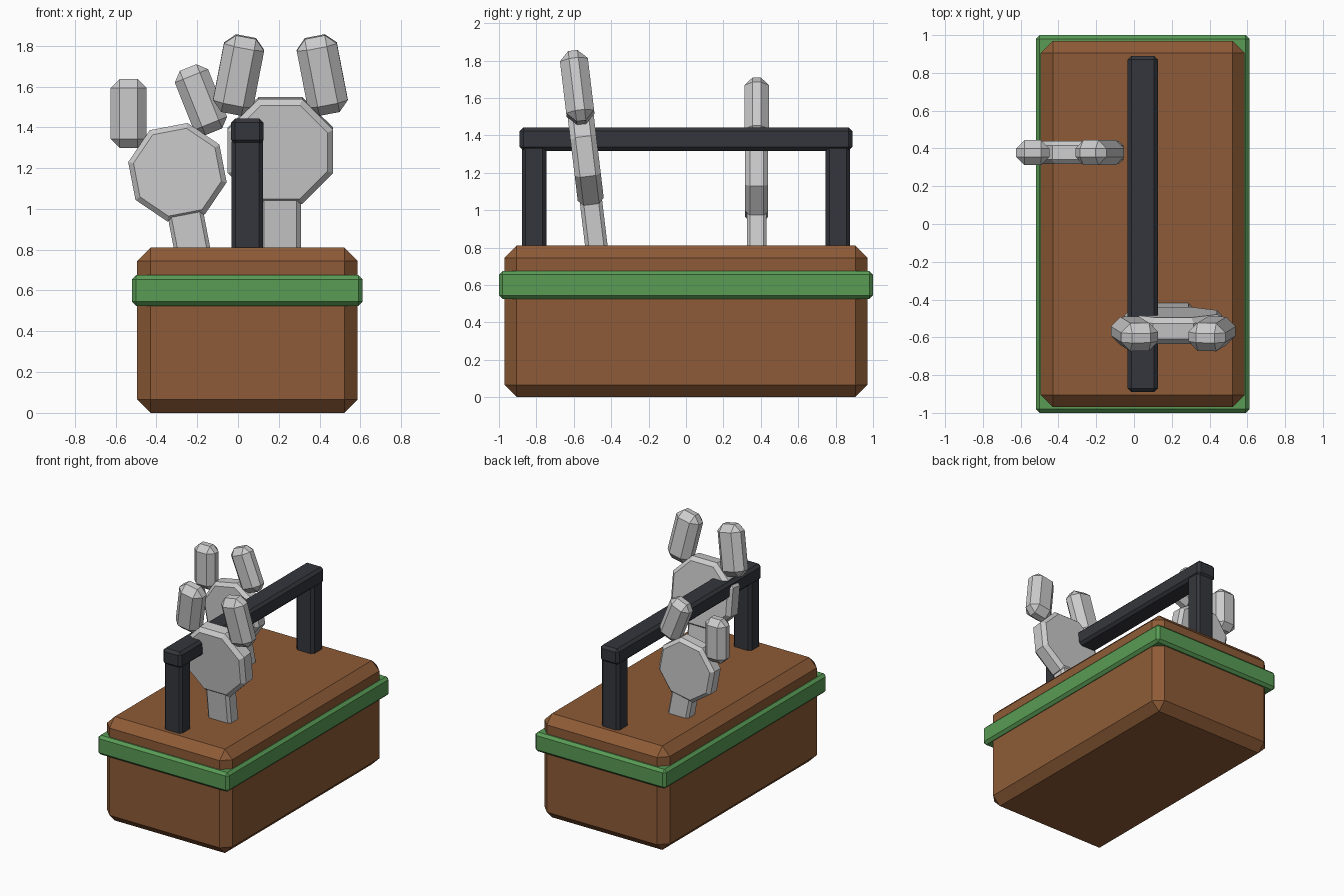
import bpy, bmesh
from math import pi
from mathutils import Matrix, Vector

if "Cube" in bpy.data.objects:
    bpy.data.objects.remove(bpy.data.objects["Cube"])


def material(name, rgb):
    m = bpy.data.materials.new(name)
    m.diffuse_color = (*rgb, 1)
    m.use_nodes = True
    m.node_tree.nodes["Principled BSDF"].inputs["Base Color"].default_value = m.diffuse_color
    return m


BROWN = material("brown", (0.27, 0.105, 0.038))
GREEN = material("green", (0.10, 0.33, 0.09))
DARK = material("dark", (0.035, 0.037, 0.045))


def finish(name, bm, matrix, mat):
    bmesh.ops.recalc_face_normals(bm, faces=bm.faces)
    mesh = bpy.data.meshes.new(name)
    bm.transform(matrix)
    bm.to_mesh(mesh)
    bm.free()
    ob = bpy.data.objects.new(name, mesh)
    bpy.context.collection.objects.link(ob)
    if mat:
        mesh.materials.append(mat)
    return ob


def chamfer_box(name, center, size, bevel, matrix=Matrix(), mat=None):
    bm = bmesh.new()
    bmesh.ops.create_cube(bm, size=1)
    bmesh.ops.scale(bm, vec=size, verts=bm.verts)
    bmesh.ops.bevel(bm, geom=list(bm.edges), offset=bevel, segments=1,
                    affect='EDGES', profile=0.5)
    return finish(name, bm, matrix @ Matrix.Translation(center)
                  if not isinstance(center, Matrix) else matrix @ center, mat)


def octagon_disc(name, radius, depth, bevel, matrix):
    bm = bmesh.new()
    bmesh.ops.create_cone(bm, cap_ends=True, segments=8, radius1=radius,
                          radius2=radius, depth=depth)
    # chamfer only the rims, after turning a flat side upward
    bmesh.ops.rotate(bm, verts=bm.verts, matrix=Matrix.Rotation(pi / 8, 3, 'Z'))
    v = bm.verts[:][0].co
    if min(abs(abs(v.x) - abs(v.y)), abs(v.x), abs(v.y)) < 0.01:
        bmesh.ops.rotate(bm, verts=bm.verts, matrix=Matrix.Rotation(pi / 8, 3, 'Z'))
    rims = [e for e in bm.edges if abs(e.verts[0].co.z - e.verts[1].co.z) < 1e-4]
    bmesh.ops.bevel(bm, geom=rims, offset=bevel, segments=1,
                    affect='EDGES', profile=0.5)
    return finish(name, bm, matrix @ Matrix.Rotation(pi / 2, 4, 'X'), None)


def wrench(prefix, matrix):
    # round head, handle stem and two jaws leaning toward each other
    octagon_disc(prefix + "_wrench_head", 0.28, 0.14, 0.028, matrix)
    chamfer_box(prefix + "_wrench_handle", (0, 0, -0.42), (0.2, 0.12, 0.5), 0.02, matrix)
    for side, label in ((-1, "left"), (1, "right")):
        jaw = (Matrix.Translation((side * 0.205, 0, 0.372))
               @ Matrix.Rotation(-side * 0.19, 4, 'Y'))
        chamfer_box(f"{prefix}_wrench_{label}_jaw", jaw, (0.2, 0.15, 0.385), 0.05, matrix)


CX = 0.046

# toolbox body and band
chamfer_box("box_body", (CX, 0, 0.405), (1.08, 1.94, 0.81), 0.065, mat=BROWN)
chamfer_box("box_band", (CX, 0, 0.6), (1.13, 2.0, 0.15), 0.02, mat=GREEN)

# carrying handle
chamfer_box("handle_bar", (CX, 0, 1.38), (0.16, 1.78, 0.125), 0.02, mat=DARK)
for s, label in ((-1, "front"), (1, "back")):
    chamfer_box(f"{label}_handle_post", (CX, s * 0.812, 1.06), (0.155, 0.13, 0.58),
                0.02, mat=DARK)

# wrenches: the front one tips forward, the smaller back one leans left
wrench("front", Matrix.Translation((0.208, -0.537, 1.287)) @ Matrix.Rotation(0.12, 4, 'X'))
wrench("back", Matrix.Translation((-0.297, 0.378, 1.18))
       @ Matrix.Rotation(-0.19, 4, 'Y') @ Matrix.Scale(0.88, 4))
